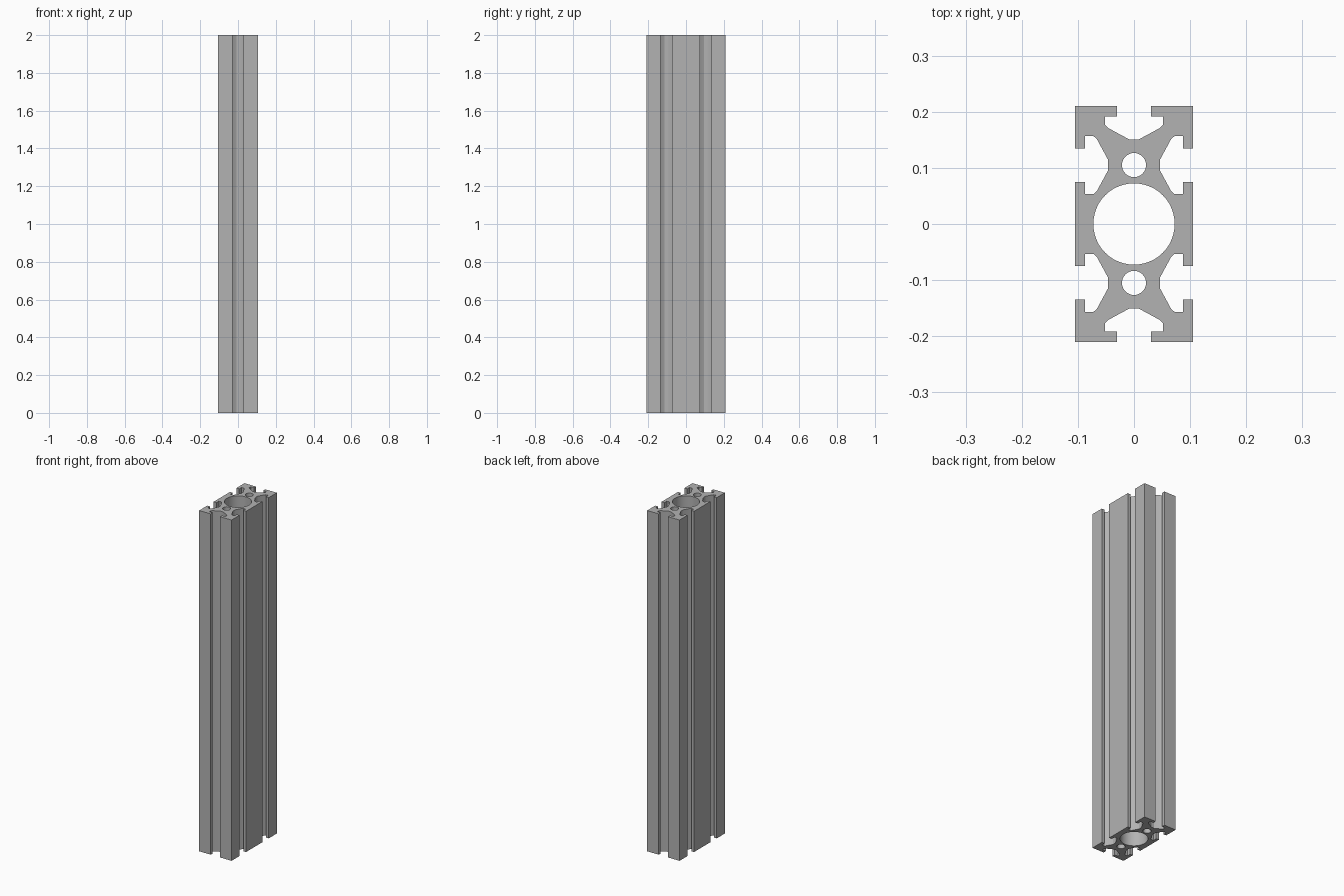
import bpy, bmesh, math
from mathutils import Vector

cube = bpy.data.objects.get("Cube")
if cube:
    bpy.data.objects.remove(cube, do_unlink=True)

LENGTH, HALF_X, HALF_Y, CELL = 2.0, 0.105, 0.21, 0.105

# Half of a T-slot: (depth from face, offset from slot centre line)
SLOT = [(0, 0.03), (0.018, 0.03), (0.018, 0.0515), (0.033, 0.0515),
        (0.039, 0.046), (0.059, 0.009)]


def outline():
    # One quarter, from the side face round the corner to the end slot
    quarter = [(HALF_X - d, CELL - w) for d, w in SLOT]
    quarter += [(HALF_X - d, CELL + w) for d, w in reversed(SLOT)]
    quarter += [(HALF_X, HALF_Y)]
    quarter += [(w, HALF_Y - d) for d, w in SLOT]
    # Mirror across both axes
    half = quarter + [(-x, y) for x, y in reversed(quarter)]
    return half + [(x, -y) for x, y in reversed(half)]


def circle(radius, cy, sides):
    steps = [2 * math.pi * i / sides for i in range(sides)]
    return [(radius * math.cos(a), cy + radius * math.sin(a)) for a in steps]


# Aluminium material
metal = bpy.data.materials.new("aluminium_grey")
metal.use_nodes = True
colour = (0.45, 0.45, 0.45, 1)
metal.diffuse_color = colour
metal.node_tree.nodes["Principled BSDF"].inputs["Base Color"].default_value = colour

# Cross-section with the central bore and two screw holes
bm = bmesh.new()
loops = [outline(), circle(0.0725, 0, 48),
         circle(0.0215, CELL, 32), circle(0.0215, -CELL, 32)]
for loop in loops:
    verts = [bm.verts.new((x, y, 0)) for x, y in loop]
    for a, b in zip(verts, verts[1:] + verts[:1]):
        bm.edges.new((a, b))
bmesh.ops.triangle_fill(bm, use_beauty=True, use_dissolve=False,
                        edges=bm.edges[:], normal=Vector((0, 0, 1)))

# Extrude to full length
top = bmesh.ops.extrude_face_region(bm, geom=bm.faces[:], use_keep_orig=True)
bmesh.ops.translate(bm, vec=(0, 0, LENGTH),
                    verts=[g for g in top["geom"] if isinstance(g, bmesh.types.BMVert)])
bmesh.ops.recalc_face_normals(bm, faces=bm.faces[:])

mesh = bpy.data.meshes.new("slotted_rail")
bm.to_mesh(mesh)
bm.free()
mesh.materials.append(metal)
rail = bpy.data.objects.new("slotted_rail", mesh)
bpy.context.collection.objects.link(rail)

# Smooth bores, crisp slot edges
bpy.ops.object.select_all(action="DESELECT")
rail.select_set(True)
bpy.context.view_layer.objects.active = rail
bpy.ops.object.shade_smooth_by_angle(angle=math.radians(20))
